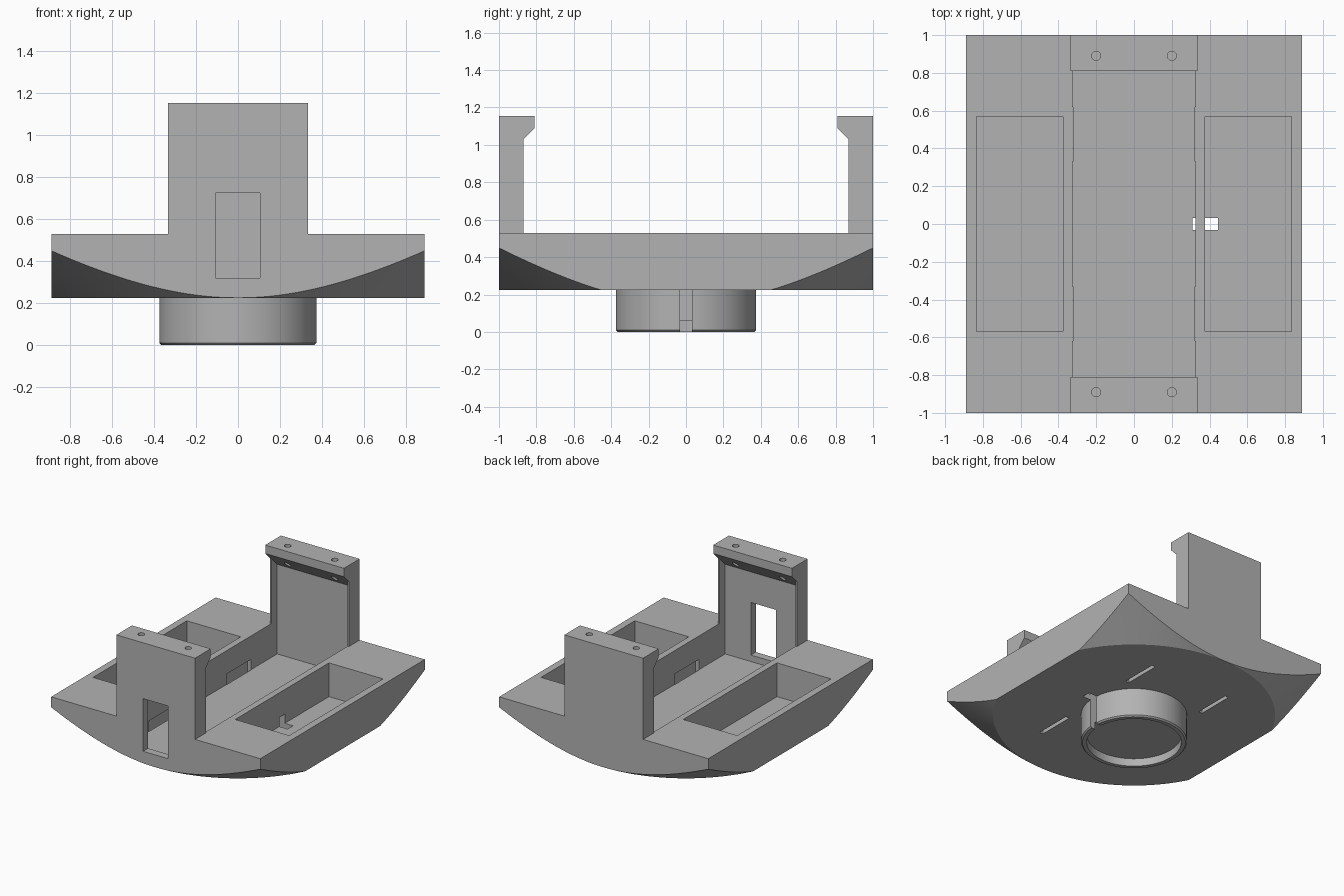
import bpy, bmesh, math

if "Cube" in bpy.data.objects:
    bpy.data.objects.remove(bpy.data.objects["Cube"], do_unlink=True)

grey = bpy.data.materials.new("plain_grey")
grey.use_nodes = True
grey.diffuse_color = (0.45, 0.45, 0.45, 1)
grey.node_tree.nodes["Principled BSDF"].inputs["Base Color"].default_value = (0.45, 0.45, 0.45, 1)


def finish(name, bm):
    bmesh.ops.recalc_face_normals(bm, faces=bm.faces)
    mesh = bpy.data.meshes.new(name)
    bm.to_mesh(mesh)
    bm.free()
    mesh.materials.append(grey)
    ob = bpy.data.objects.new(name, mesh)
    bpy.context.scene.collection.objects.link(ob)
    return ob


def box(name, x, y, z):
    bm = bmesh.new()
    bmesh.ops.create_cube(bm, size=1)
    for v in bm.verts:
        for i, (lo, hi) in enumerate((x, y, z)):
            v.co[i] = hi if v.co[i] > 0 else lo
    return finish(name, bm)


def prism(name, profile, half_width, side):
    """Extrude a (y, z) profile along x, mirrored in y by side."""
    bm = bmesh.new()
    face = bm.faces.new([bm.verts.new((-half_width, side * y, z)) for y, z in profile])
    out = bmesh.ops.extrude_face_region(bm, geom=[face])
    for v in out["geom"]:
        if isinstance(v, bmesh.types.BMVert):
            v.co.x = half_width
    return finish(name, bm)


def lathe(name, profile, segments, at=(0, 0)):
    """Solid of revolution; the profile starts and ends off the axis and is capped."""
    bm = bmesh.new()
    rings = []
    for r, z in profile:
        angles = [2 * math.pi * i / segments for i in range(segments)]
        rings.append([bm.verts.new((at[0] + r * math.cos(a), at[1] + r * math.sin(a), z)) for a in angles])
    for a, b in zip(rings, rings[1:]):
        for i in range(segments):
            j = (i + 1) % segments
            bm.faces.new((a[i], a[j], b[j], b[i]))
    bm.faces.new(rings[0])
    bm.faces.new(rings[-1])
    return finish(name, bm)


def boolean(ob, tools, operation="DIFFERENCE"):
    bpy.context.view_layer.objects.active = ob
    for tool in tools:
        mod = ob.modifiers.new("cut", "BOOLEAN")
        mod.operation = operation
        mod.solver = "EXACT"
        mod.object = tool
        bpy.ops.object.modifier_apply(modifier=mod.name)


# Main block: box with a shallow cone trimming its lower corners
base = box("base", (-0.89, 0.89), (-1, 1), (0.2, 0.53))
hull = lathe("hull_helper", [(1, 0.225), (1.5, 0.556), (1.5, 0.7)], 160)
boolean(base, [hull], "INTERSECT")

# Round boss with a shallow open rim underneath
boss = lathe("round_boss", [(0.335, 0.06), (0.335, 0), (0.365, 0), (0.375, 0.01), (0.375, 0.235)], 96)

# Upright end walls with inward clamping lips
wall_profile = [(1, 0.53), (1, 1.155), (0.81, 1.155), (0.81, 1.09), (0.87, 1.03), (0.87, 0.53)]
recess_profile = [(0.8, 0.4), (0.94, 0.4), (0.94, 0.96), (0.8, 1.1)]
walls, helpers = [], [hull]
for name, side in (("front_wall", -1), ("back_wall", 1)):
    wall = prism(name, wall_profile, 0.335, side)
    cuts = [prism("recess_helper", recess_profile, 0.325, side)]
    for x in (-0.2, 0.2):
        cuts.append(lathe("screw_hole_helper", [(0.024, 0.9), (0.024, 1.3)], 24, (x, side * 0.89)))
    boolean(wall, cuts)
    walls.append(wall)
    helpers += cuts

# Central channel, side pockets and strap slots
channel = box("channel_helper", (-0.325, 0.325), (-0.94, 0.94), (0.27, 0.6))
cuts = [channel]
for s in (-1, 1):
    cuts.append(box("pocket_helper", sorted((s * 0.375, s * 0.835)), (-0.57, 0.57), (0.27, 0.6)))
    for t in (-1, 1):
        cuts.append(box("slot_helper", sorted((s * 0.323, s * 0.353)), sorted((t * 0.33, t * 0.62)), (0.15, 0.35)))
boolean(base, cuts)
helpers += cuts

# Cable passage on the left and window through the front wall
passage = box("passage_helper", (0.31, 0.445), (-0.033, 0.033), (-0.1, 0.34))
window = box("window_helper", (-0.108, 0.106), (-1.1, -0.9), (0.32, 0.725))
boolean(base, [passage, window])
boolean(boss, [passage])
boolean(walls[0], [window])
helpers += [passage, window]

for helper in helpers:
    bpy.data.objects.remove(helper, do_unlink=True)

# Smooth the round surfaces, keep edges crisp
bpy.ops.object.select_all(action="DESELECT")
for ob in [base, boss] + walls:
    ob.select_set(True)
bpy.context.view_layer.objects.active = base
bpy.ops.object.shade_smooth_by_angle(angle=math.radians(30))
